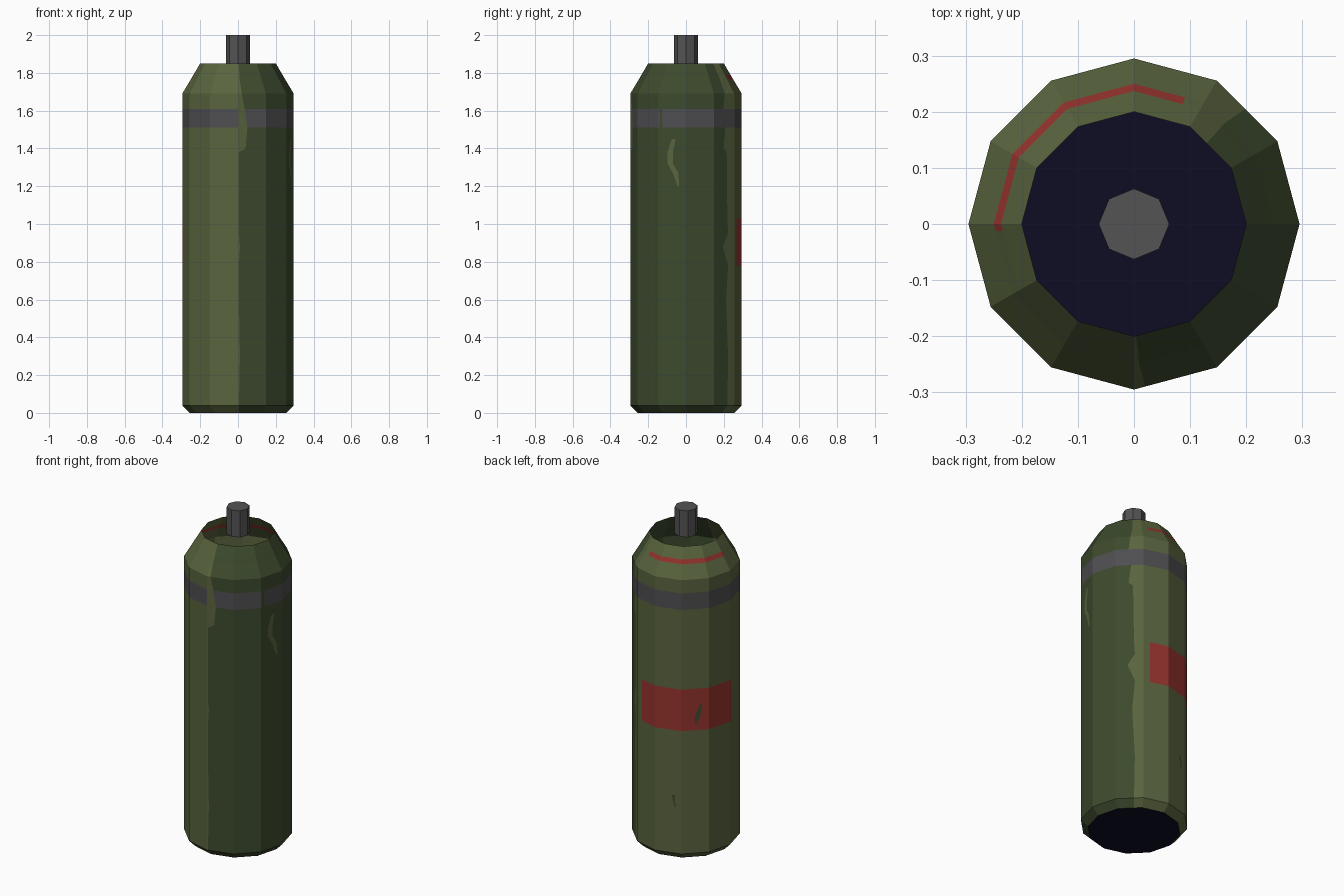
import bpy
import bmesh
from math import cos, sin, radians

cube = bpy.data.objects.get("Cube")
if cube:
    bpy.data.objects.remove(cube, do_unlink=True)


def make_material(name, rgb):
    linear = [((c / 255 + 0.055) / 1.055) ** 2.4 if c > 10 else c / 3295 for c in rgb]
    mat = bpy.data.materials.new(name)
    mat.use_nodes = True
    mat.diffuse_color = (*linear, 1)
    bsdf = next(n for n in mat.node_tree.nodes if n.type == 'BSDF_PRINCIPLED')
    bsdf.inputs["Base Color"].default_value = (*linear, 1)
    bsdf.inputs["Roughness"].default_value = 0.8
    return mat


light_green = make_material("light green", (89, 100, 62))
dark_green = make_material("dark green", (61, 74, 45))
band_grey = make_material("band grey", (79, 78, 80))
red = make_material("red", (150, 52, 46))
navy = make_material("navy", (13, 13, 36))
metal = make_material("metal grey", (83, 83, 83))
LIGHT, DARK, BAND, RED, NAVY = range(5)

SIDES = 12
STEP = 360 / SIDES


def surface_point(angle, z, radius):
    """Point on the flat-sided wall at an angle in degrees."""
    half = radians(STEP / 2)
    r = radius * cos(half) / cos(radians(angle % STEP) - half)
    return (r * cos(radians(angle)), r * sin(radians(angle)), z)


def finish(name, bm, materials):
    mesh = bpy.data.meshes.new(name)
    bm.to_mesh(mesh)
    bm.free()
    for mat in materials:
        mesh.materials.append(mat)
    obj = bpy.data.objects.new(name, mesh)
    bpy.context.collection.objects.link(obj)
    return obj


# Body rings: height, radius, front and back edges of the dark paint
R = 0.295
rings = [
    (0, 0.255, -89, 50), (0.04, R, -89, 50), (0.3, R, -88, 51),
    (0.6, R, -89, 48), (0.78, R, -89, 51), (0.88, R, -88, 43),
    (0.95, R, -89, 51), (1.03, R, -89, 50), (1.38, R, -89, 49),
    (1.4, R, -82, 44), (1.51, R, -80, 47), (1.61, R, -83, 44),
    (1.69, R, -86, 46), (1.765, 0.25, -88, 48), (1.788, 0.237, -88, 48),
    (1.85, 0.2, -89, 48),
]
RED_START, RED_END = 68, 183


def columns(front, back):
    return [-90, front, -60, -30, 0, 30, back, 60, RED_START,
            90, 120, 150, 180, RED_END, 210, 240]


def paint(z, angle, col):
    """Colour of a wall face from its middle height, angle and column."""
    is_dark = 1 <= col <= 5
    if 1.51 < z < 1.61 and col != 0:
        return BAND
    if RED_START < angle < RED_END and (0.78 < z < 1.03 or 1.765 < z < 1.788):
        return RED
    return DARK if is_dark else LIGHT


# Open-topped body shell with painted bands
bm = bmesh.new()
grid = [[bm.verts.new(surface_point(a, z, r)) for a in columns(f, b)]
        for z, r, f, b in rings]
for i in range(len(rings) - 1):
    low, high = grid[i], grid[i + 1]
    angles = columns(*rings[i][2:]) + [270]
    mid_z = (rings[i][0] + rings[i + 1][0]) / 2
    for j in range(len(low)):
        k = (j + 1) % len(low)
        face = bm.faces.new((low[j], low[k], high[k], high[j]))
        face.material_index = paint(mid_z, (angles[j] + angles[j + 1]) / 2, j)
base = bm.faces.new(list(reversed(grid[0])))
base.material_index = NAVY
finish("body_shell", bm, [light_green, dark_green, band_grey, red, navy])


# Paint chips and drips: strips of (height, centre angle, half width)
def paint_chip(name, strip, mat):
    bm = bmesh.new()
    rows = [[bm.verts.new(surface_point(a + s * w, z, R + 0.002)) for s in (-1, 1)]
            for z, a, w in strip]
    for low, high in zip(rows, rows[1:]):
        bm.faces.new((low[0], low[1], high[1], high[0]))
    finish(name, bm, [mat])


paint_chip("side_drip", [(1.2, -8, 1), (1.27, -11, 3), (1.32, -17, 3),
                         (1.38, -17, 3), (1.45, -13, 2)], light_green)
paint_chip("band_chip", [(1.51, -27, 2), (1.56, -27, 1), (1.61, -27, 2)], dark_green)
paint_chip("patch_chip", [(0.82, 136, 1), (0.87, 138, 3), (0.94, 142, 1)], dark_green)
paint_chip("back_chip", [(0.32, 113, 1), (0.35, 112, 1), (0.39, 111, 2)], dark_green)

# Valve stem above the opening
bpy.ops.mesh.primitive_cylinder_add(vertices=8, radius=0.063, depth=0.16,
                                    location=(0, 0, 1.92))
stem = bpy.context.object
stem.name = "valve_stem"
stem.data.materials.append(metal)
